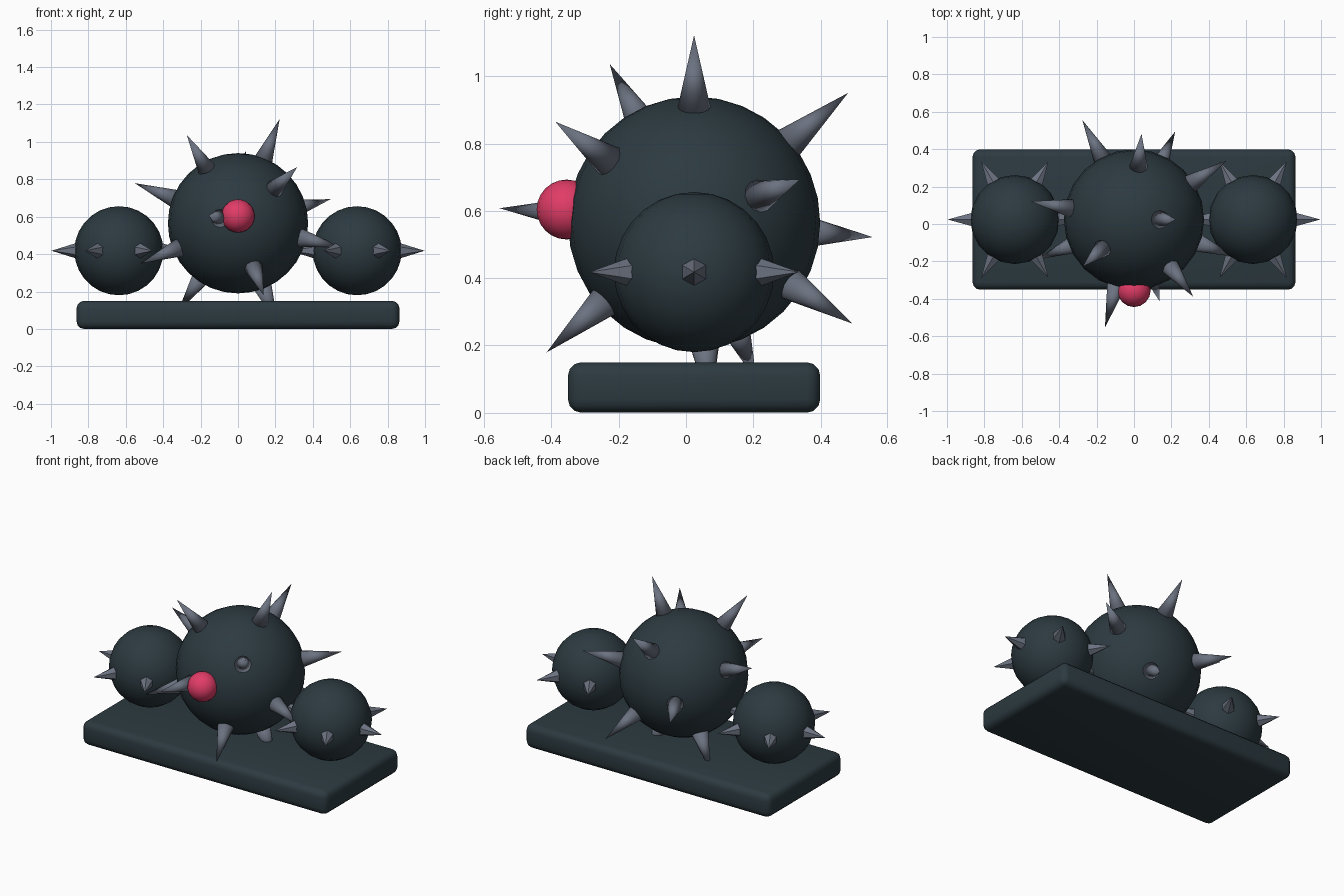
import bpy, math
from mathutils import Vector

if "Cube" in bpy.data.objects:
    bpy.data.objects.remove(bpy.data.objects["Cube"])


def material(name, rgb):
    m = bpy.data.materials.new(name)
    m.diffuse_color = (*rgb, 1)
    m.use_nodes = True
    m.node_tree.nodes["Principled BSDF"].inputs["Base Color"].default_value = m.diffuse_color
    return m


DARK = material("dark slate", (0.0252, 0.0423, 0.0515))
STEEL = material("steel grey", (0.147, 0.168, 0.216))
RED = material("rose red", (0.753, 0.045, 0.136))
Y = 0.024  # shared depth centre of the bodies


def finish(name, mat, smooth=True):
    ob = bpy.context.object
    ob.name = name
    ob.data.materials.append(mat)
    for p in ob.data.polygons:
        p.use_smooth = smooth
    return ob


def ball(name, center, r, mat, seg, rings):
    bpy.ops.mesh.primitive_uv_sphere_add(segments=seg, ring_count=rings, radius=r, location=center)
    return finish(name, mat)


def spike(name, center, direction, start, tip, r, sides, smooth):
    d = Vector(direction).normalized()
    bpy.ops.mesh.primitive_cone_add(vertices=sides, radius1=r, radius2=0, depth=tip - start,
                                    location=Vector(center) + d * (start + tip) / 2)
    ob = finish(name, STEEL, smooth)
    ob.rotation_mode = 'QUATERNION'
    ob.rotation_quaternion = d.to_track_quat('Z', 'Y')


# Rounded base slab
bpy.ops.mesh.primitive_cube_add(size=1, location=(0, Y, 0.075))
base = bpy.context.object
base.scale = (1.726, 0.75, 0.15)
bpy.ops.object.transform_apply(location=False, rotation=False, scale=True)
bev = base.modifiers.new("rounded edges", 'BEVEL')
bev.width = 0.04
bev.segments = 3
finish("base", DARK)

# Large central ball with spikes spread on a golden spiral
core = (0, Y, 0.565)
ball("central_ball", core, 0.375, DARK, 24, 16)
COUNT = 14
golden = math.pi * (3 - math.sqrt(5))
for i in range(COUNT):
    z = 1 - 2 * (i + 0.5) / COUNT
    ring = math.sqrt(1 - z * z)
    a = -golden * i
    spike(f"central_spike_{i + 1}", core, (ring * math.cos(a), ring * math.sin(a), z),
          0.345, 0.6, 0.054, 12, True)

# Red nose
ball("nose", (0, -0.355, 0.604), 0.089, RED, 16, 12)

# Side balls, each with a horizontal ring of six faceted spikes
for side, sx in (("left", -1), ("right", 1)):
    c = (sx * 0.637, Y, 0.418)
    ball(f"{side}_ball", c, 0.238, DARK, 20, 14)
    for k in range(6):
        a = k * math.pi / 3
        spike(f"{side}_spike_{k + 1}", c, (math.cos(a), math.sin(a), 0), 0.2, 0.36, 0.05, 6, False)
